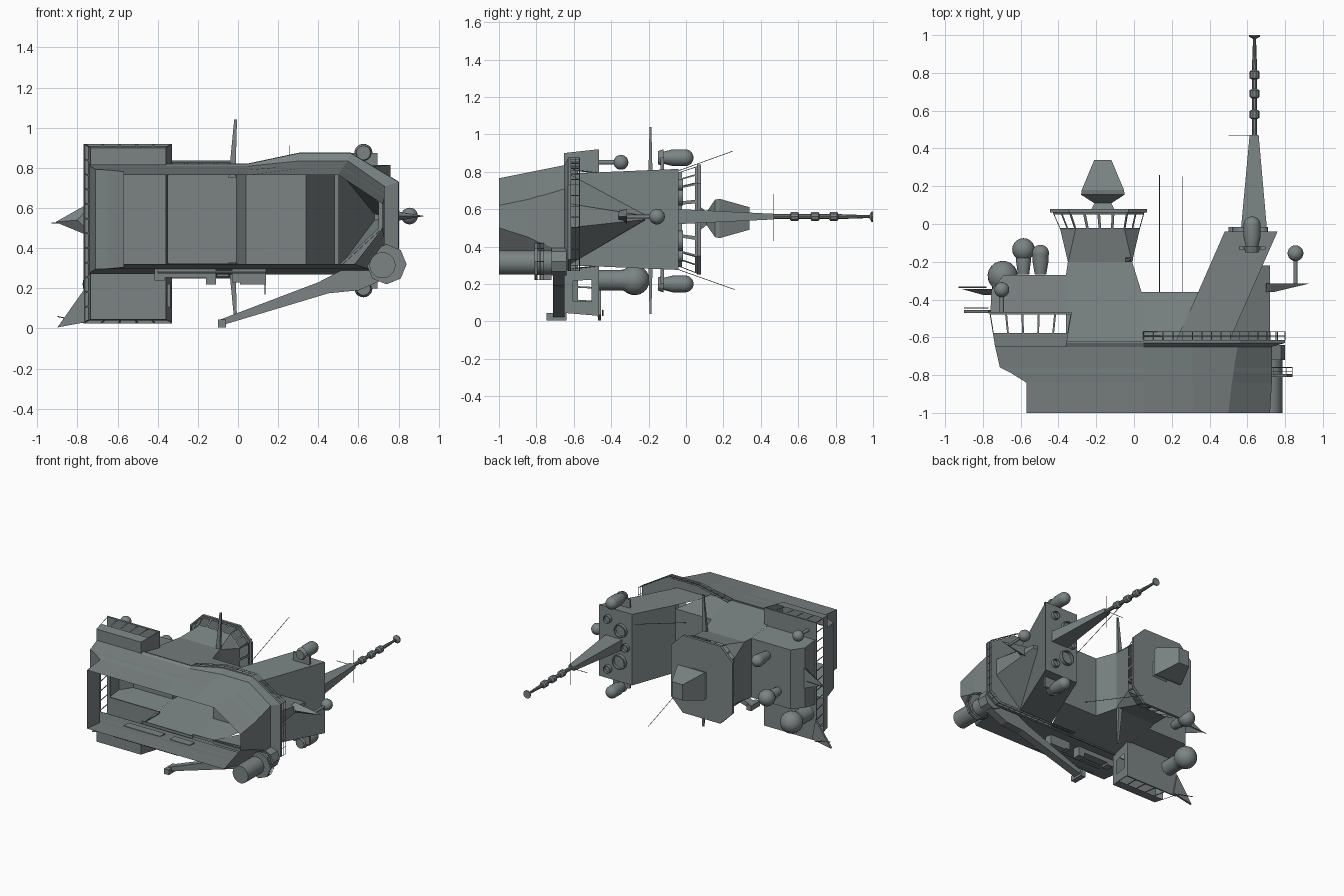
import bpy, bmesh, math
from mathutils import Vector

if "Cube" in bpy.data.objects:
    bpy.data.objects.remove(bpy.data.objects["Cube"])

# Ship superstructure: its own "up" runs along +y, its bow along -x, its beam along z
C = 0.545
GREY = bpy.data.materials.new("navy_grey")
GREY.diffuse_color = (0.2, 0.23, 0.23, 1)
GREY.use_nodes = True
GREY.node_tree.nodes["Principled BSDF"].inputs["Base Color"].default_value = GREY.diffuse_color


def make(name, verts, faces, smooth=False):
    me = bpy.data.meshes.new(name)
    me.from_pydata([tuple(v) for v in verts], [], faces)
    bm = bmesh.new()
    bm.from_mesh(me)
    bmesh.ops.remove_doubles(bm, verts=bm.verts, dist=1e-5)
    bmesh.ops.recalc_face_normals(bm, faces=bm.faces)
    for f in bm.faces:
        f.smooth = smooth
    if smooth:
        for e in bm.edges:
            if len(e.link_faces) == 2 and e.calc_face_angle(0) > 0.7:
                e.smooth = False
    bm.to_mesh(me)
    bm.free()
    ob = bpy.data.objects.new(name, me)
    bpy.context.collection.objects.link(ob)
    me.materials.append(GREY)
    return ob


def loft(name, rings, cap0=False, cap1=False, closed=True, smooth=False):
    n = len(rings[0])
    verts = [p for r in rings for p in r]
    faces = [(k * n + i, k * n + (i + 1) % n, (k + 1) * n + (i + 1) % n, (k + 1) * n + i)
             for k in range(len(rings) - 1) for i in range(n if closed else n - 1)]
    if cap0:
        faces.append(tuple(range(n)))
    if cap1:
        faces.append(tuple(range(len(verts) - n, len(verts))))
    return make(name, verts, faces, smooth)


def at(y, plan):
    return [(x, y, z) for x, z in plan]


def prism(name, plan, y0, y1):
    return loft(name, [at(y0, plan), at(y1, plan)], True, True)


def rect(x0, x1, z0, z1, c=0):
    if not c:
        return [(x0, z0), (x1, z0), (x1, z1), (x0, z1)]
    return [(x0 + c, z0), (x1 - c, z0), (x1, z0 + c), (x1, z1 - c),
            (x1 - c, z1), (x0 + c, z1), (x0, z1 - c), (x0, z0 + c)]


def lathe(name, x, z, prof, n=20, smooth=True):
    rings = [[(x + r * math.cos(2 * math.pi * i / n), y, z + r * math.sin(2 * math.pi * i / n))
              for i in range(n)] for r, y in prof]
    return loft(name, rings, True, True, smooth=smooth)


def arc(r, y, a0=-90, a1=90, n=8):
    angs = [math.radians(a0 + (a1 - a0) * i / n) for i in range(n + 1)]
    return [(max(r * math.cos(a), 0.001), y + r * math.sin(a)) for a in angs]


def rod(name, a, b, r=0.002, n=6):
    a, b = Vector(a), Vector(b)
    q = (b - a).to_track_quat('Z', 'Y')
    offs = [q @ Vector((r * math.cos(2 * math.pi * i / n), r * math.sin(2 * math.pi * i / n), 0)) for i in range(n)]
    return loft(name, [[a + o for o in offs], [b + o for o in offs]], True, True)


def window_wall(name, a, b, c, d, n, sill=0.4, head=0.95, mull=0.06):
    """Wall with bottom edge a-b and top edge d-c, pierced by n open panes."""
    a, b, c, d = map(Vector, (a, b, c, d))
    us = [0.0]
    for i in range(n):
        us += [(i + mull) / n, (i + 1 - mull) / n]
    us.append(1.0)
    vs = [0, sill, head, 1]
    verts = [a.lerp(b, u).lerp(d.lerp(c, u), v) for v in vs for u in us]
    m = len(us)
    faces = [(r * m + i, r * m + i + 1, (r + 1) * m + i + 1, (r + 1) * m + i)
             for r in range(3) for i in range(m - 1) if not (r == 1 and i % 2 == 1)]
    return make(name, verts, faces)


def railing(name, pts, y0, y1):
    for p, q in zip(pts, pts[1:]):
        for y in (y0 + (y1 - y0) / 2, y1):
            rod(name + "_bar", (p[0], y, p[1]), (q[0], y, q[1]), 0.002, n=4)
        n = max(1, int(math.dist(p, q) / 0.05))
        for i in range(n):
            x, z = (p[j] + (q[j] - p[j]) * i / n for j in (0, 1))
            rod(name + "_post", (x, y0, z), (x, y1, z), 0.002, n=4)


def half_width(y):
    keys = [(-.63, .27), (-.47, .245), (-.36, .228), (-.05, .215)]
    for (a, wa), (b, wb) in zip(keys, keys[1:]):
        if y <= b:
            return wa + (wb - wa) * (y - a) / (b - a)
    return keys[-1][1]


def block(name, prof, skip=(), width=half_width):
    """Side profile spread to both sides; skipped edges stay open (hollow inside)."""
    n = len(prof)
    verts = [(x, y, C + s * width(y)) for s in (-1, 1) for x, y in prof]
    faces = [tuple(range(n)), tuple(range(n, 2 * n))]
    faces += [(i, (i + 1) % n, n + (i + 1) % n, n + i) for i in range(n) if i not in skip]
    return make(name, verts, faces)


# Lower hull: open underneath, flaring to the aft deck
low = [(-.57, .32), (-.57, .765), (.05, .765), (.31, .765), (.5, .765), (.72, .62), (.72, .5), (.58, .32)]
top = [(-.74, .27), (-.74, .82), (.05, .82), (.31, .875), (.56, .875), (.8, .73), (.8, .33), (.72, .27)]
rings = []
for y, t, fx in ((-1, 0, -.57), (-.84, .3, -.57), (-.79, .45, -.65), (-.76, .5, -.71), (-.65, .8, -.735), (-.63, 1, -.74)):
    ring = [(a + (c - a) * t, b + (d - b) * t) for (a, b), (c, d) in zip(low, top)]
    if t < 1:
        ring = [(min(x, .73), min(z, .965 + .2 * y)) for x, z in ring]
    ring[:2] = [(fx, z) for x, z in ring[:2]]
    rings.append(at(y, ring))
loft("lower_hull", rings)

# Aft deck rim and its railing, with the narrow ledge running forward
outer = top[2:] + [(.05, .27)]
inner = [(.05, .795), (.31, .775), (.5, .775), (.7, .63), (.7, .5), (.5, .315), (.05, .295)]
loft("aft_deck", [at(-.615, outer), at(-.615, inner)], closed=False)
loft("aft_deck_edge", [at(-.63, outer), at(-.615, outer)], closed=False)
railing("deck_rail", outer, -.615, -.57)
prism("deck_ledge_high", rect(-.37, .06, .8, .822), -.63, -.622)
prism("deck_ledge_low", rect(-.37, .06, .268, .29), -.63, -.622)

# Upper superstructure, hollow blocks
block("fore_block", [(-.76, -.47), (-.755, -.35), (-.69, -.27), (-.36, -.27), (-.36, -.47)], (3, 4))
block("tower", [(-.36, -.27), (-.35, -.2), (-.01, -.2), (.04, -.36), (.075, -.63), (-.36, -.63)], (1, 3, 4, 5))
block("mid_block", [(.04, -.36), (.34, -.36), (.22, -.63), (.075, -.63)], (1, 2, 3))
block("funnel_block", [(.22, -.63), (.34, -.36), (.48, -.04), (.76, -.04), (.5, -.63)], (0, 4),
      lambda y: .245 + .025 * (y + .63) / .59)
loft("aft_wedge", [at(-.63, [(.5, .3), (.72, .5), (.72, .63), (.5, .79)]),
                   at(-.22, [(.68, .54), (.72, .545), (.72, .565), (.68, .57)])], cap1=True)

# Bridge with open window bands
b = at(-.65, rect(-.735, -.36, .045, .9))
t = at(-.47, rect(-.765, -.33, .03, .92))
window_wall("bridge_front", b[0], b[3], t[3], t[0], 12)
window_wall("bridge_end_low", b[0], b[1], t[1], t[0], 5)
window_wall("bridge_end_high", b[3], b[2], t[2], t[3], 5)
window_wall("wing_aft_low", b[1], (-.36, -.65, .28), (-.33, -.47, .3), t[1], 1, .25, .8, .28)
window_wall("wing_aft_high", b[2], (-.36, -.65, .81), (-.33, -.47, .79), t[2], 0)
prism("wing_floor_low", rect(-.735, -.36, .045, .275), -.652, -.645)
prism("wing_floor_high", rect(-.735, -.36, .815, .9), -.652, -.645)
prism("wing_roof_low", rect(-.77, -.33, .025, .31), -.475, -.465)
prism("wing_roof_high", rect(-.77, -.33, .78, .92), -.475, -.465)
prism("bridge_brow", rect(-.77, -.745, .3, .79), -.475, -.465)

# Small triangular lookout platforms
prism("wing_spike", [(-.74, .035), (-.77, .19), (-.9, .005)], -.47, -.455)
loft("bow_spike", [at(-.375, [(-.74, .48), (-.74, .61), (-.8, .54)]),
                   at(-.345, [(-.74, .46), (-.75, .62), (-.91, .53)])], True, True)
loft("stern_bracket", [at(-.36, [(.7, .53), (.7, .59), (.74, .56)]),
                       at(-.315, [(.7, .52), (.7, .6), (.93, .56)])], True, True)
rod("bow_spike_rail", (-.93, -.335, .525), (-.78, -.335, .53), .003)
rod("wing_spike_rail", (-.9, -.445, .06), (-.77, -.445, .03), .003)

# Control cab on the tower, flared base and windows all round
lo, hi = at(-.03, rect(-.39, .03, .29, .8, .08)), at(.06, rect(-.43, .055, .255, .83, .09))
w = half_width(-.2)
loft("cab_base", [at(-.2, rect(-.35, -.01, C - w, C + w, .002)), lo])
for i in range(8):
    j = (i + 1) % 8
    window_wall("cab_wall", lo[i], lo[j], hi[j], hi[i], 2 if i % 2 else 4, .1, .88, .1)
prism("cab_roof", rect(-.445, .07, .25, .838, .1), .06, .08)

# Radar head on top of the cab
loft("radar", [at(y, rect(-.165 - w, -.165 + w, .55 - v, .55 + v)) for y, w, v in
               ((.08, .06, .06), (.11, .045, .035), (.155, .115, .1), (.18, .112, .105), (.34, .045, .06))], True, True)

# Side yards on the tower
for s, z0 in ((1, .75), (-1, .33)):
    loft("yard", [[(x + w * sx, -.19 + w * .7 * sy, z) for sx, sy in ((-1, -1), (1, -1), (1, 1), (-1, 1))]
                  for x, w, z in ((-.03, .017, z0), (-.012, .007, z0 + s * .29))], True, True)

# Main mast with rings
loft("mast_base", [at(-.04, rect(.565, .705, .52, .6)), at(.47, rect(.612, .66, .545, .575))], True, True)
prof = [(.014, .47)]
for y in (.58, .69, .79):
    prof += [(.014, y - .025), (.026, y - .018), (.026, y + .018), (.014, y + .025)]
prof += [(.008, .98), (.03, .992), (.03, 1.0)]
lathe("mast_pole", .638, .56, prof, 10, False)
rod("mast_yard", (.638, .47, .43), (.638, .47, .68))
rod("mast_spur", (.5, .47, .56), (.638, .47, .56))

# Exhausts on the funnel top
for x, z, r in ((.58, .43, .055), (.57, .67, .05), (.68, .35, .03), (.68, .73, .03), (.53, .55, .03)):
    lathe("exhaust", x, z, [(r, -.05), (r, -.015), (r * .85, -.015), (r * .85, -.035)], 16)

# Domes: funnel sides, fore deck, wings, stern
for z, s in ((.875, -1), (.2, 1)):
    lathe("side_dome", .625, z, [(.03, -.13), (.045, -.07)] + arc(.045, -.005, 0, 90))
    lathe("dome_cup", .625, z, [(.035, -.15), (.045, -.12)], 12, False)
    prism("dome_shelf", rect(.555, .695, min(z, z + s * .09), max(z, z + s * .09)), -.135, -.118)
lathe("fore_dome", -.585, .43, [(.03, -.268), (.04, -.19)] + arc(.06, -.135, -50, 90))
lathe("fore_dome_small", -.495, .68, [(.03, -.268), (.042, -.2)] + arc(.045, -.155, -20, 90))
lathe("wing_dome", -.695, .22, [(.055, -.47), (.055, -.36)] + arc(.08, -.275, -45, 90))
lathe("wing_ball", -.7, .85, [(.012, -.47), (.012, -.385)] + arc(.04, -.348, -70, 90))
lathe("stern_ball", .855, .56, [(.01, -.32), (.01, -.195)] + arc(.042, -.155, -75, 90))

# Whip aerials
rod("aerial", (.255, -.36, .69), (.255, .25, .91))
rod("aerial", (.135, -.36, .39), (.135, .26, .17))

# Crane: pedestal with ringed walkway, boom
lathe("crane_pedestal", .72, .315, [(.065, -1), (.065, -.67)])
lathe("crane_head", .725, .32, [(.075, -.72), (.075, -.64)], 8, False)
lathe("crane_walkway", .74, .32, [(.1, -.81), (.1, -.795)], 8, False)
walk = [(.74 + .098 * math.cos(i * math.pi / 4), .32 + .098 * math.sin(i * math.pi / 4)) for i in range(-3, 4)]
railing("walkway_rail", walk, -.8, -.76)
prism("crane_boom", [(-.1, .01), (-.1, .04), (.4, .23), (.62, .345), (.74, .36), (.74, .25), (.6, .19), (.45, .175)], -.71, -.65)
prism("crane_hook", rect(-.1, -.06, .005, .045), -.745, -.64)

# Lockers and pipes along the lower side
for x0, x1, z in ((-.415, -.365, .24), (-.365, -.16, .255), (-.16, -.11, .22), (-.03, .01, .23), (.01, .14, .22)):
    prism("side_locker", rect(x0, x1, z, .3), -.78, -.72)
for y in (-.92, -.85):
    rod("side_pipe", (-.4, y, .28), (.14, y, .28), .007)
